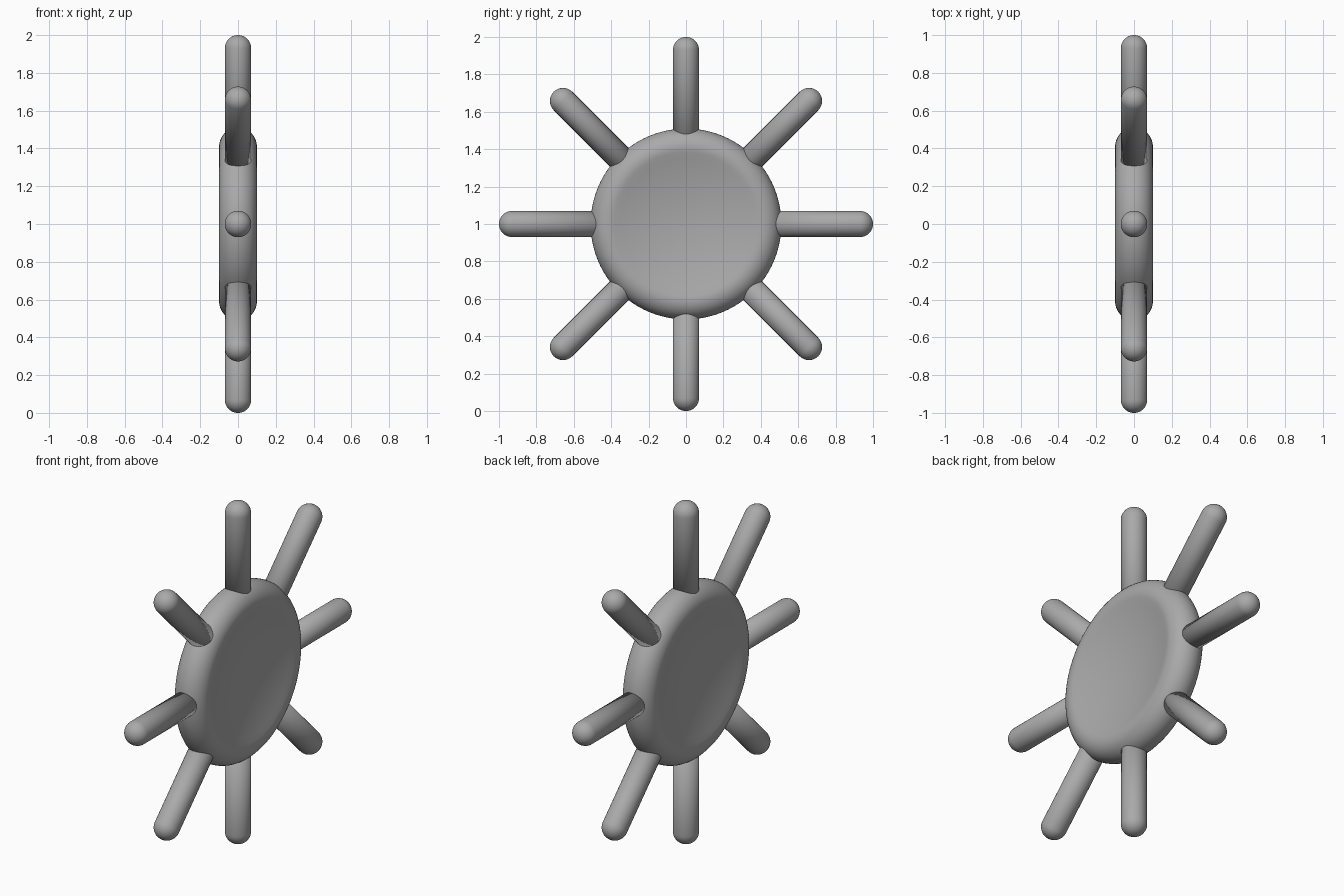
import bpy
import bmesh
from math import sin, cos, tan, pi, radians
from mathutils import Matrix, Vector

cube = bpy.data.objects.get("Cube")
if cube:
    bpy.data.objects.remove(cube, do_unlink=True)

CENTRE = Vector((0, 0, 1))
RING_R, TUBE_R = 0.41, 0.10       # rounded rim of the disc
SPOKE_R, SPOKE_TIP = 0.07, 1.0

grey = bpy.data.materials.new("plain_grey")
grey.use_nodes = True
colour = (0.4, 0.4, 0.4, 1)
grey.diffuse_color = colour
grey.node_tree.nodes["Principled BSDF"].inputs["Base Color"].default_value = colour


def lathe(name, profile, steps, rotation):
    """Spin a (radius, height) profile about z, then turn it into place."""
    bm = bmesh.new()
    verts = [bm.verts.new((r, 0, h)) for r, h in profile]
    edges = [bm.edges.new(pair) for pair in zip(verts, verts[1:])]
    bmesh.ops.spin(bm, geom=verts + edges, cent=(0, 0, 0), axis=(0, 0, 1),
                   angle=2 * pi, steps=steps)
    bmesh.ops.remove_doubles(bm, verts=bm.verts, dist=1e-5)
    bmesh.ops.recalc_face_normals(bm, faces=bm.faces)
    mesh = bpy.data.meshes.new(name)
    bm.to_mesh(mesh)
    bm.free()
    mesh.materials.append(grey)
    mesh.shade_smooth()
    obj = bpy.data.objects.new(name, mesh)
    obj.matrix_world = Matrix.Translation(CENTRE) @ rotation
    bpy.context.collection.objects.link(obj)
    return obj


# Disc: a shallow dish on each side, tangent to a rounded rim
lean = radians(15)
dish_r = RING_R - TUBE_R * sin(lean)
dish_h = TUBE_R * cos(lean)
curve = tan(lean) / (2 * dish_r)
dish = []
for i in range(12):
    r = dish_r * i / 12
    dish.append((r, dish_h - curve * (dish_r ** 2 - r ** 2)))
rim = []
for i in range(25):
    a = -lean + (pi + 2 * lean) * i / 24
    rim.append((RING_R + TUBE_R * sin(a), TUBE_R * cos(a)))
underside = [(r, -h) for r, h in reversed(dish)]
lathe("disc", dish + rim + underside, 96, Matrix.Rotation(pi / 2, 4, 'Y'))

# Spokes: round-ended rods radiating in the plane of the disc
rod = [(0, 0.36), (SPOKE_R, 0.36)]
for i in range(11):
    a = pi / 2 * i / 10
    rod.append((SPOKE_R * cos(a), SPOKE_TIP - SPOKE_R + SPOKE_R * sin(a)))
for i in range(8):
    lathe(f"spoke_{i + 1}", rod, 32, Matrix.Rotation(i * pi / 4, 4, 'X'))
